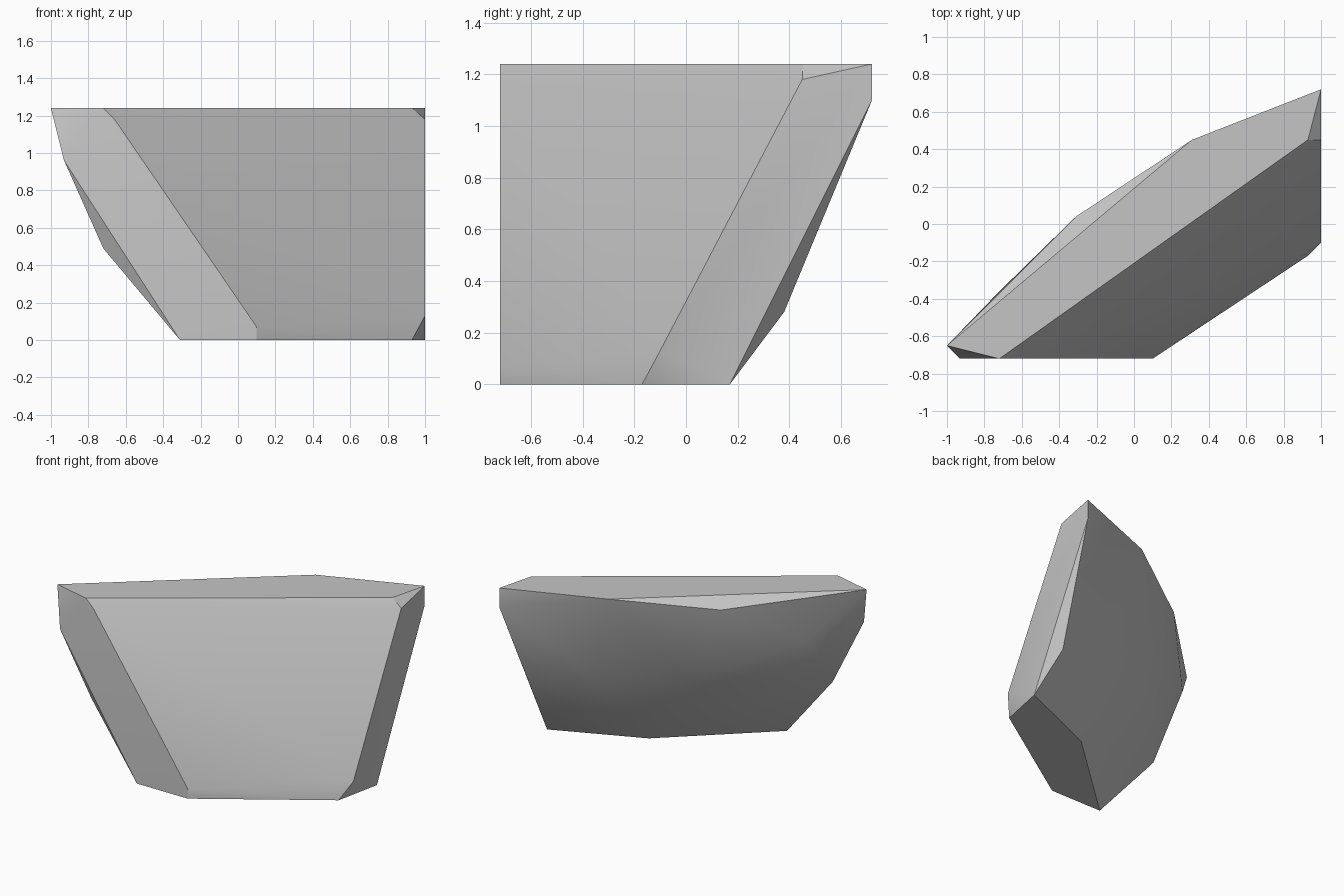
import bpy, bmesh, math

cube = bpy.data.objects.get("Cube")
if cube:
    bpy.data.objects.remove(cube)

# Stone colour
stone = bpy.data.materials.new("stone_grey")
stone.use_nodes = True
grey = (0.56, 0.56, 0.56, 1)
stone.diffuse_color = grey
stone.node_tree.nodes["Principled BSDF"].inputs["Base Color"].default_value = grey

# Flat top, sloped front and flat underside
top = 1.24
top_rim = [(x, y, top) for x, y in
           [(-1, -.65), (-.72, -.72), (.93, .45), (1, .72), (.31, .45)]]
base_rim = [(x, y, 0) for x, y in
            [(-.31, -.72), (.1, -.72), (.93, -.17), (1, .17), (.37, -.1)]]

# Chipped corners on the two ends
left_end = [(-.93, -.72, .96), (-.66, -.72, 1.18), (.1, -.72, .07)]
right_end = [(1, .45, 1.18), (1, -.1, .13), (1, .72, 1.1)]

# Bulging back: its outer corners, then the ridge across its middle
back = [(.93, .38, .28), (-.31, .04, 1.17), (-.72, -.66, .49)]
ridge = [(-.72, -.36, .9), (-.04, .06, .59), (.5, .36, .6)]

# Wrap the corners into one faceted boulder
bm = bmesh.new()
for corner in top_rim + base_rim + left_end + right_end + back + ridge:
    bm.verts.new(corner)
bmesh.ops.convex_hull(bm, input=bm.verts)
loose = [v for v in bm.verts if not v.link_faces]
bmesh.ops.delete(bm, geom=loose, context='VERTS')
bmesh.ops.dissolve_limit(bm, angle_limit=math.radians(1),
                         verts=[], edges=bm.edges)
bmesh.ops.recalc_face_normals(bm, faces=bm.faces)

mesh = bpy.data.meshes.new("boulder")
bm.to_mesh(mesh)
bm.free()
mesh.materials.append(stone)
boulder = bpy.data.objects.new("boulder", mesh)
bpy.context.collection.objects.link(boulder)

# Soften the shallow facets, keep the hard breaks crisp
bpy.ops.object.select_all(action='DESELECT')
boulder.select_set(True)
bpy.context.view_layer.objects.active = boulder
bpy.ops.object.shade_smooth_by_angle(angle=math.radians(30))
